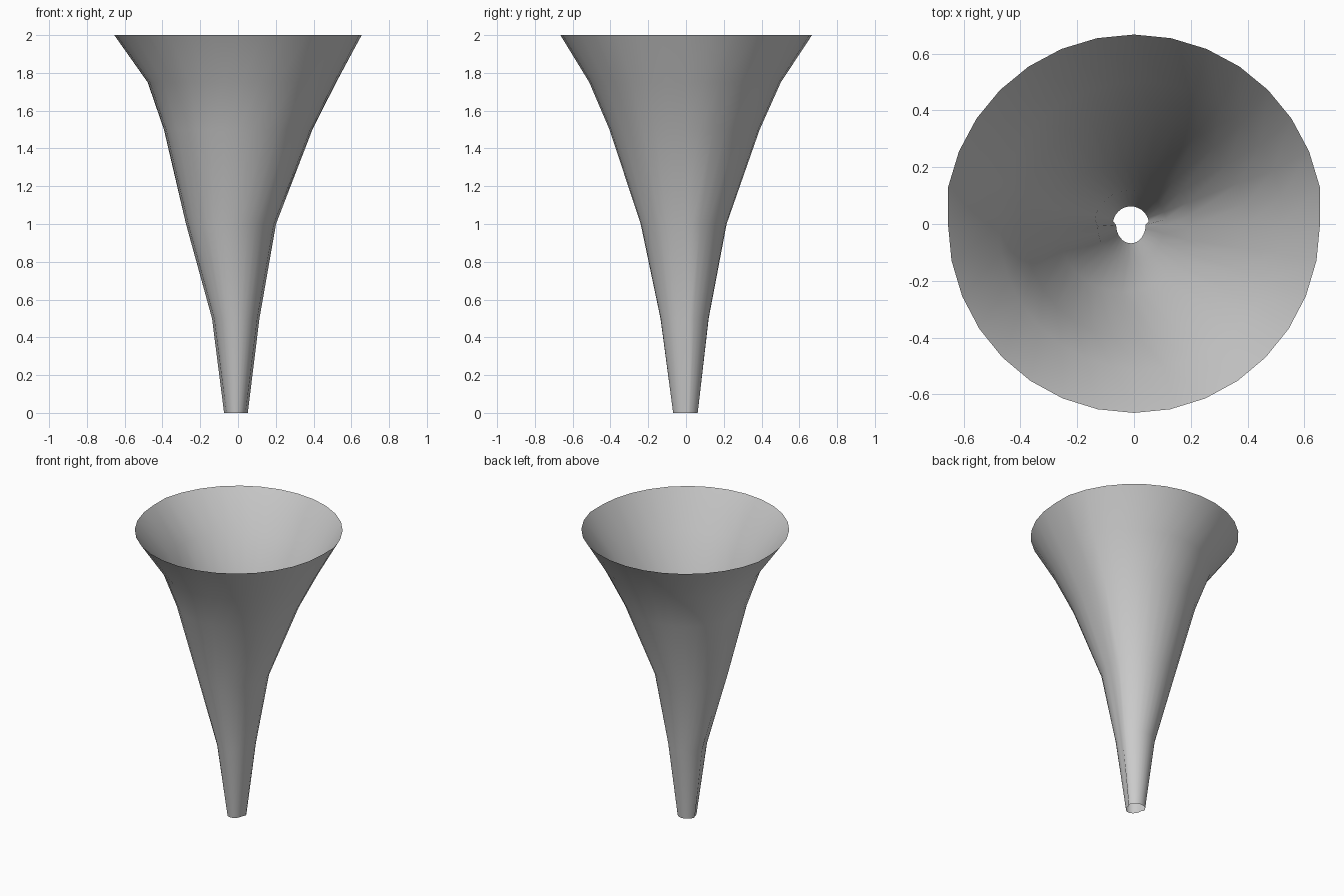
import bpy, math

if "Cube" in bpy.data.objects:
    bpy.data.objects.remove(bpy.data.objects["Cube"])

# Cross-sections up the horn: z, x min, x max, y min, y max
RINGS = [
    (0.00, -0.075, 0.053, -0.068, 0.062),
    (0.50, -0.140, 0.116, -0.135, 0.120),
    (1.00, -0.280, 0.206, -0.240, 0.215),
    (1.50, -0.400, 0.402, -0.405, 0.390),
    (1.75, -0.488, 0.530, -0.512, 0.502),
    (2.00, -0.667, 0.667, -0.665, 0.667),
]
SIDES = 32
FRONT_INSET = 0.012   # the front half is slightly narrower than the back half


def ring(z, x0, x1, y0, y1):
    cx, cy = (x0 + x1) / 2, (y0 + y1) / 2
    rx, ry = (x1 - x0) / 2, (y1 - y0) / 2
    points = []
    for i in range(SIDES):
        a = 2 * math.pi * i / SIDES
        inset = FRONT_INSET if math.sin(a) < 1e-6 else 0
        points.append((cx + (rx - inset) * math.cos(a), cy + ry * math.sin(a), z))
    return points


# Open flared shell
verts = [p for r in RINGS for p in ring(*r)]
faces = []
for k in range(len(RINGS) - 1):
    for i in range(SIDES):
        j = (i + 1) % SIDES
        a, b = k * SIDES, (k + 1) * SIDES
        faces.append((a + i, a + j, b + j, b + i))

mesh = bpy.data.meshes.new("flared_horn")
mesh.from_pydata(verts, [], faces)
mesh.shade_smooth()
horn = bpy.data.objects.new("flared_horn", mesh)
bpy.context.collection.objects.link(horn)
